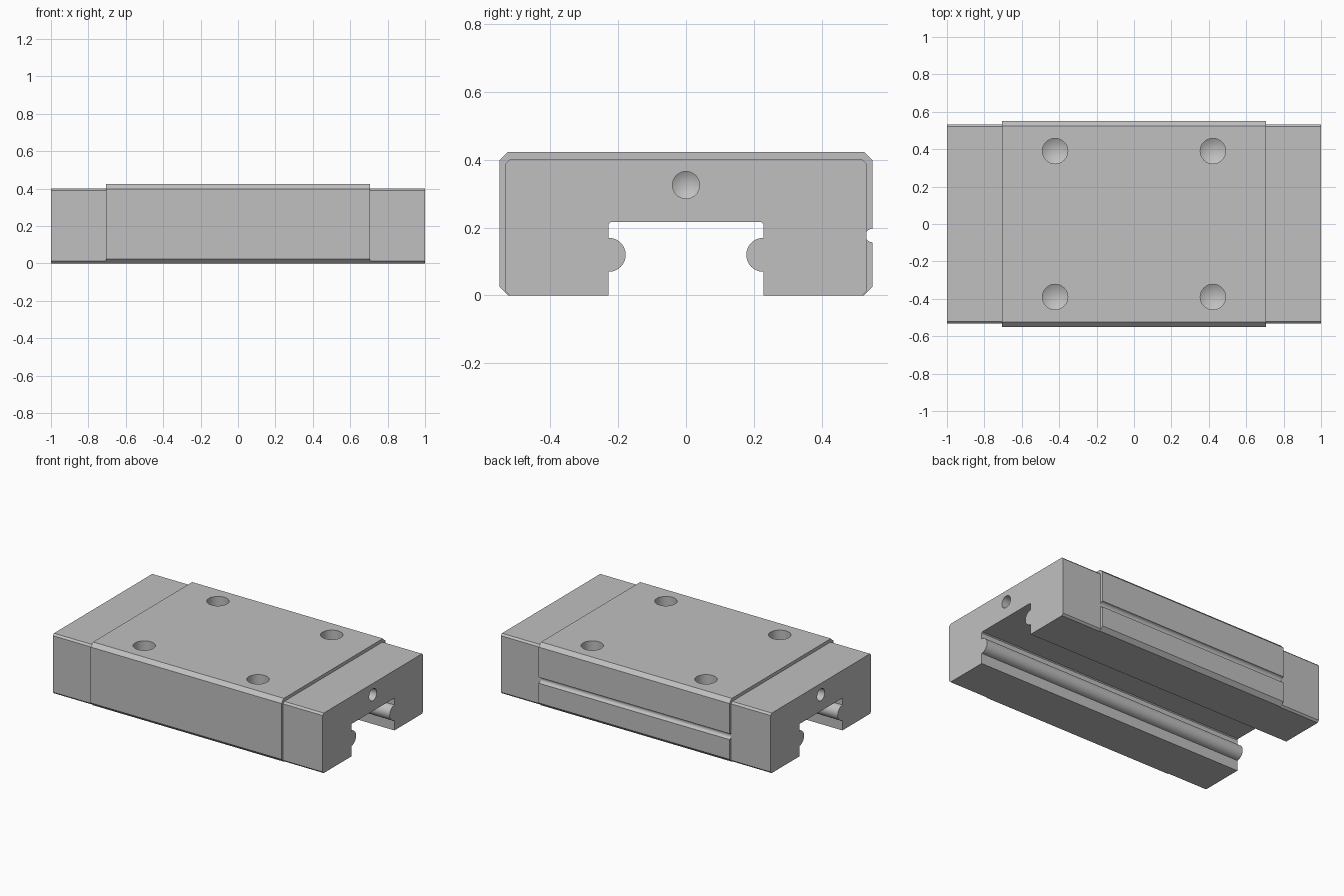
import bpy, bmesh, math
from mathutils import Matrix

if "Cube" in bpy.data.objects:
    bpy.data.objects.remove(bpy.data.objects["Cube"])

grey = bpy.data.materials.new("steel grey")
grey.diffuse_color = (0.53, 0.53, 0.53, 1)
grey.use_nodes = True
grey.node_tree.nodes["Principled BSDF"].inputs["Base Color"].default_value = grey.diffuse_color


def arc(cy, cz, r, a0, a1, n):
    """Points of an arc in the cross-section, angles in degrees."""
    angles = [math.radians(a0 + (a1 - a0) * i / n) for i in range(n + 1)]
    return [(cy + r * math.cos(a), cz + r * math.sin(a)) for a in angles]


def section(half_w, height, c, groove=False):
    """Chamfered block with a rail channel and two round ball ridges."""
    wall, roof, rz, f = 0.228, 0.217, 0.12, 0.006
    inner = [(wall, 0)]
    # ridge bulging into the channel from the wall
    inner += arc(wall, rz, 0.05, 270, 90, 24)
    inner += [(wall, roof - f), (wall - f, roof)]
    outer = [(half_w - c, 0), (half_w, c)]
    right = list(outer)
    if groove:
        right += arc(half_w, 0.177, 0.02, 270, 90, 16)
    right += [(half_w, height - c), (half_w - c, height)]
    left = [(-half_w + c, height), (-half_w, height - c), (-half_w, c), (-half_w + c, 0)]
    mirrored = [(-y, z) for y, z in inner]
    return right + left + mirrored + inner[::-1]


def extrude(name, profile, x0, x1):
    bm = bmesh.new()
    face = bm.faces.new([bm.verts.new((x0, y, z)) for y, z in profile])
    out = bmesh.ops.extrude_face_region(bm, geom=[face])
    verts = [v for v in out["geom"] if isinstance(v, bmesh.types.BMVert)]
    bmesh.ops.translate(bm, verts=verts, vec=(x1 - x0, 0, 0))
    bmesh.ops.recalc_face_normals(bm, faces=bm.faces)
    return finish(name, bm)


def finish(name, bm):
    me = bpy.data.meshes.new(name)
    bm.to_mesh(me)
    bm.free()
    me.materials.append(grey)
    ob = bpy.data.objects.new(name, me)
    bpy.context.collection.objects.link(ob)
    return ob


def drill(target, r, depth, matrix):
    """Blind hole with a conical tip, entering along local -z at the origin."""
    bm = bmesh.new()
    n = 40
    rings = [[bm.verts.new((r * math.cos(2 * math.pi * i / n),
                            r * math.sin(2 * math.pi * i / n), z)) for i in range(n)]
             for z in (0.05, -depth)]
    tip = bm.verts.new((0, 0, -depth - r * 0.58))
    bm.faces.new(rings[0])
    for i in range(n):
        j = (i + 1) % n
        bm.faces.new((rings[0][i], rings[1][i], rings[1][j], rings[0][j]))
        bm.faces.new((rings[1][i], tip, rings[1][j]))
    bmesh.ops.recalc_face_normals(bm, faces=bm.faces)
    bm.transform(matrix)
    cutter = finish("drill_cutter", bm)
    mod = target.modifiers.new("hole", "BOOLEAN")
    mod.operation, mod.solver, mod.object = "DIFFERENCE", "EXACT", cutter
    bpy.context.view_layer.objects.active = target
    bpy.ops.object.modifier_apply(modifier=mod.name)
    bpy.data.objects.remove(cutter)


# Carriage body with four mounting holes and a side groove
body = extrude("carriage_body", section(0.55, 0.424, 0.025, groove=True), -0.707, 0.707)
for sx in (-1, 1):
    for sy in (-1, 1):
        drill(body, 0.068, 0.16, Matrix.Translation((0.422 * sx, 0.39 * sy, 0.424)))

# End caps, each with a lubrication hole
parts = [body]
for name, s in (("left_end_cap", -1), ("right_end_cap", 1)):
    cap = extrude(name, section(0.532, 0.402, 0.012), 0.707 * s, s)
    drill(cap, 0.04, 0.12, Matrix.Translation((s, 0, 0.326))
          @ Matrix.Rotation(s * math.pi / 2, 4, "Y"))
    parts.append(cap)

# Smooth the round surfaces, keep the machined edges crisp
bpy.ops.object.select_all(action="DESELECT")
for ob in parts:
    ob.select_set(True)
bpy.context.view_layer.objects.active = body
bpy.ops.object.shade_smooth_by_angle(angle=math.radians(25))
